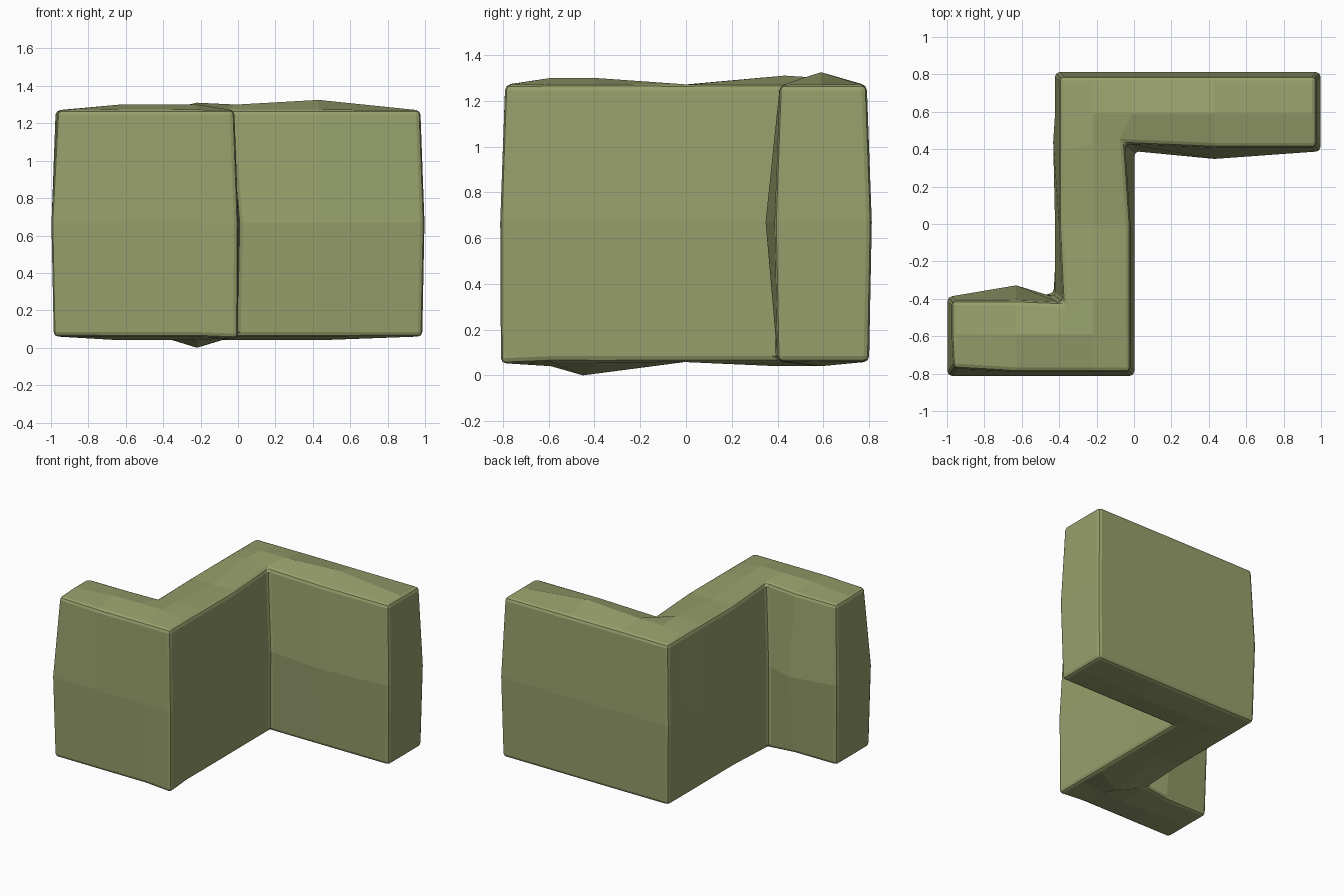
import bpy, bmesh, math
from mathutils import Vector

if "Cube" in bpy.data.objects:
    bpy.data.objects.remove(bpy.data.objects["Cube"])

# Plan grid of the zig-zag wall and its three height levels
XS = [-.985, -.63, -.41, -.22, -.01, .43, .985]
YS = [-.80, -.59, -.40, 0, .40, .59, .80]
ZS = [.06, .67, 1.27]

# Occupied plan cells: front arm, spine, back arm
cells = {(i, j) for i in range(4) for j in (0, 1)}
cells |= {(i, j) for i in (2, 3) for j in range(6)}
cells |= {(i, j) for i in range(2, 6) for j in (4, 5)}
solid = {(i, j, k) for i, j in cells for k in (0, 1)}

# Uneven spots: (column, row, level) -> offset
BUMPS = {
    (1, 2, 1): (0, .06, 0), (5, 4, 1): (0, -.04, 0),
    (2, 2, 0): (-.02, .03, 0), (2, 2, 2): (.02, -.01, .01),
    (4, 4, 2): (-.03, .02, 0), (0, 0, 2): (.01, .02, 0),
    (3, 2, 0): (0, -.05, -.04), (3, 4, 2): (0, .03, .01),
    (5, 5, 2): (0, 0, .025), (4, 0, 0): (.01, -.01, -.01),
    (2, 4, 1): (-.01, .04, 0),
}

bm = bmesh.new()
verts = {}


def corner(key):
    if key not in verts:
        verts[key] = bm.verts.new((XS[key[0]], YS[key[1]], ZS[key[2]]))
    return verts[key]


# Outer skin: a quad wherever a solid cell has no neighbour
for cell in sorted(solid):
    for axis in range(3):
        u, v = (axis + 1) % 3, (axis + 2) % 3
        for side in (0, 1):
            nb = list(cell)
            nb[axis] += 2 * side - 1
            if tuple(nb) in solid:
                continue
            loop = []
            for du, dv in ((0, 0), (1, 0), (1, 1), (0, 1)):
                p = list(cell)
                p[axis] += side
                p[u] += du
                p[v] += dv
                loop.append(corner(tuple(p)))
            bm.faces.new(loop if side else loop[::-1])
bm.normal_update()

# Walls belly out at mid height and lean in at the top; caps rise to a ridge
moves = {}
for key, vert in verts.items():
    dirs = {tuple(round(c) for c in f.normal) for f in vert.link_faces}
    out = Vector((0, 0, 0))
    for d in dirs:
        out += Vector((d[0], d[1], 0))
    move = out * (0, .012, -.01)[key[2]]
    if len(dirs) == 1 and key[2] != 1 and key[1] != 3:
        move.z += .03 if key[2] else -.02
    moves[vert] = move + Vector(BUMPS.get(key, (0, 0, 0)))
for vert, move in moves.items():
    vert.co += move

# Chamfer the hard edges
bm.normal_update()
sharp = [e for e in bm.edges if e.calc_face_angle(0) > math.radians(45)]
bmesh.ops.bevel(bm, geom=sharp, offset=.024, offset_type='OFFSET', segments=2,
                profile=.5, affect='EDGES', clamp_overlap=True)

# Stand it on the floor
low = min(v.co.z for v in bm.verts)
bmesh.ops.translate(bm, verts=bm.verts, vec=(0, 0, -low))

mesh = bpy.data.meshes.new("zigzag_wall")
bm.to_mesh(mesh)
bm.free()
wall = bpy.data.objects.new("zigzag_wall", mesh)
bpy.context.collection.objects.link(wall)

mat = bpy.data.materials.new("olive_stone")
mat.diffuse_color = (.31, .35, .15, 1)
mat.use_nodes = True
mat.node_tree.nodes["Principled BSDF"].inputs["Base Color"].default_value = mat.diffuse_color
mesh.materials.append(mat)
